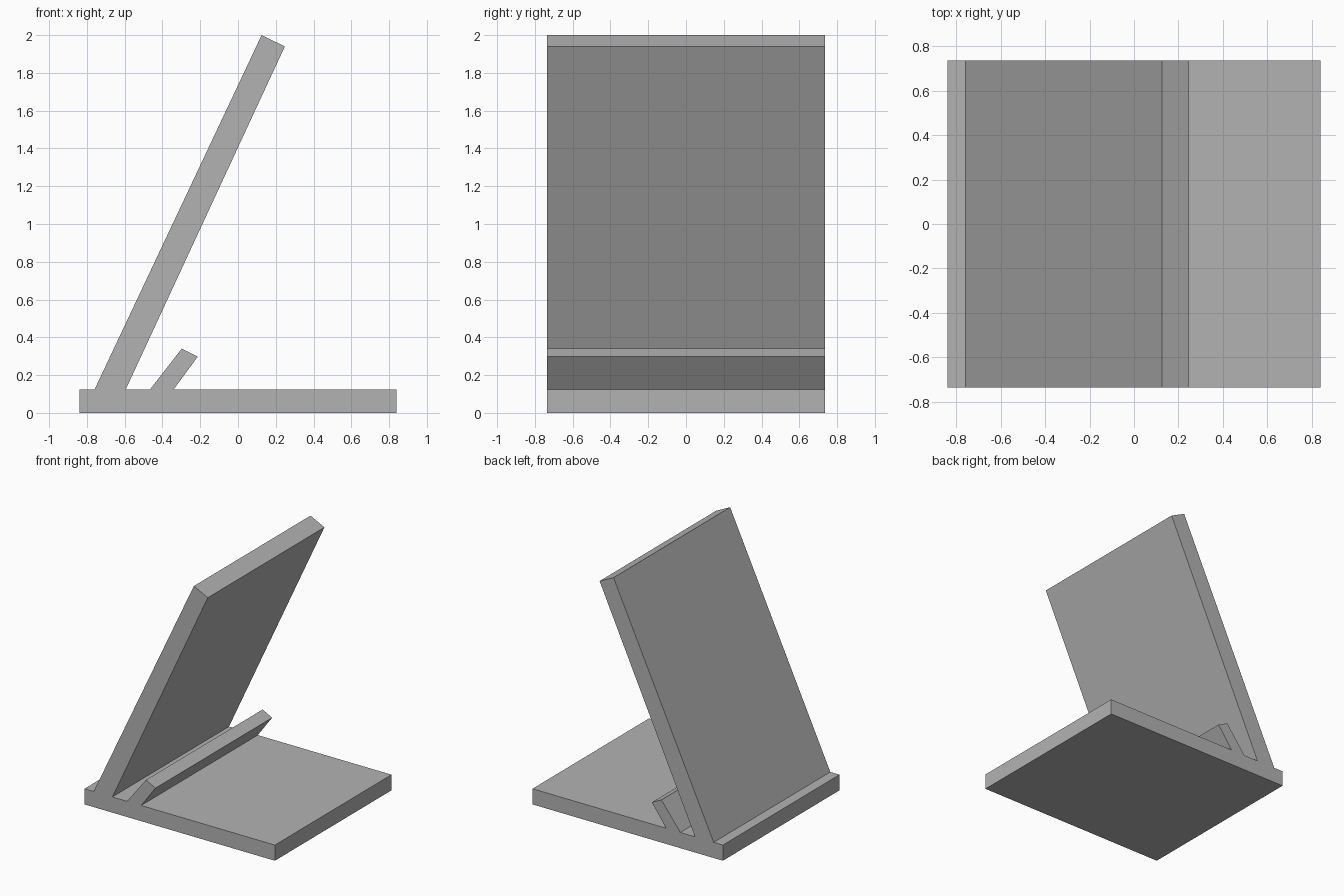
import bpy
import bmesh
from mathutils import Vector

cube = bpy.data.objects.get("Cube")
if cube:
    bpy.data.objects.remove(cube, do_unlink=True)

HALF_DEPTH = 0.735
BASE_TOP = 0.125

# Plain grey material
grey = bpy.data.materials.new("light_grey")
grey.use_nodes = True
colour = (0.45, 0.45, 0.45, 1)
grey.diffuse_color = colour
grey.node_tree.nodes["Principled BSDF"].inputs["Base Color"].default_value = colour

# Side profile of the stand: base slab, then lip, then leaning back rest
base_front = [(-0.84, 0), (0.84, 0), (0.84, BASE_TOP)]
lip = [(-0.34, BASE_TOP), (-0.213, 0.298), (-0.298, 0.34), (-0.465, BASE_TOP)]
back_rest = [(-0.594, BASE_TOP), (0.248, 1.94), (0.125, 2), (-0.759, BASE_TOP)]
base_rear = [(-0.84, BASE_TOP)]
profile = base_front + lip + back_rest + base_rear

# Extrude the profile across the full depth
bm = bmesh.new()
side = bm.faces.new([bm.verts.new((x, -HALF_DEPTH, z)) for x, z in profile])
swept = bmesh.ops.extrude_face_region(bm, geom=[side], use_keep_orig=True)
moved = [g for g in swept["geom"] if isinstance(g, bmesh.types.BMVert)]
bmesh.ops.translate(bm, verts=moved, vec=Vector((0, 2 * HALF_DEPTH, 0)))
bmesh.ops.recalc_face_normals(bm, faces=bm.faces[:])

mesh = bpy.data.meshes.new("tablet_stand")
bm.to_mesh(mesh)
bm.free()
mesh.materials.append(grey)
stand = bpy.data.objects.new("tablet_stand", mesh)
bpy.context.scene.collection.objects.link(stand)
